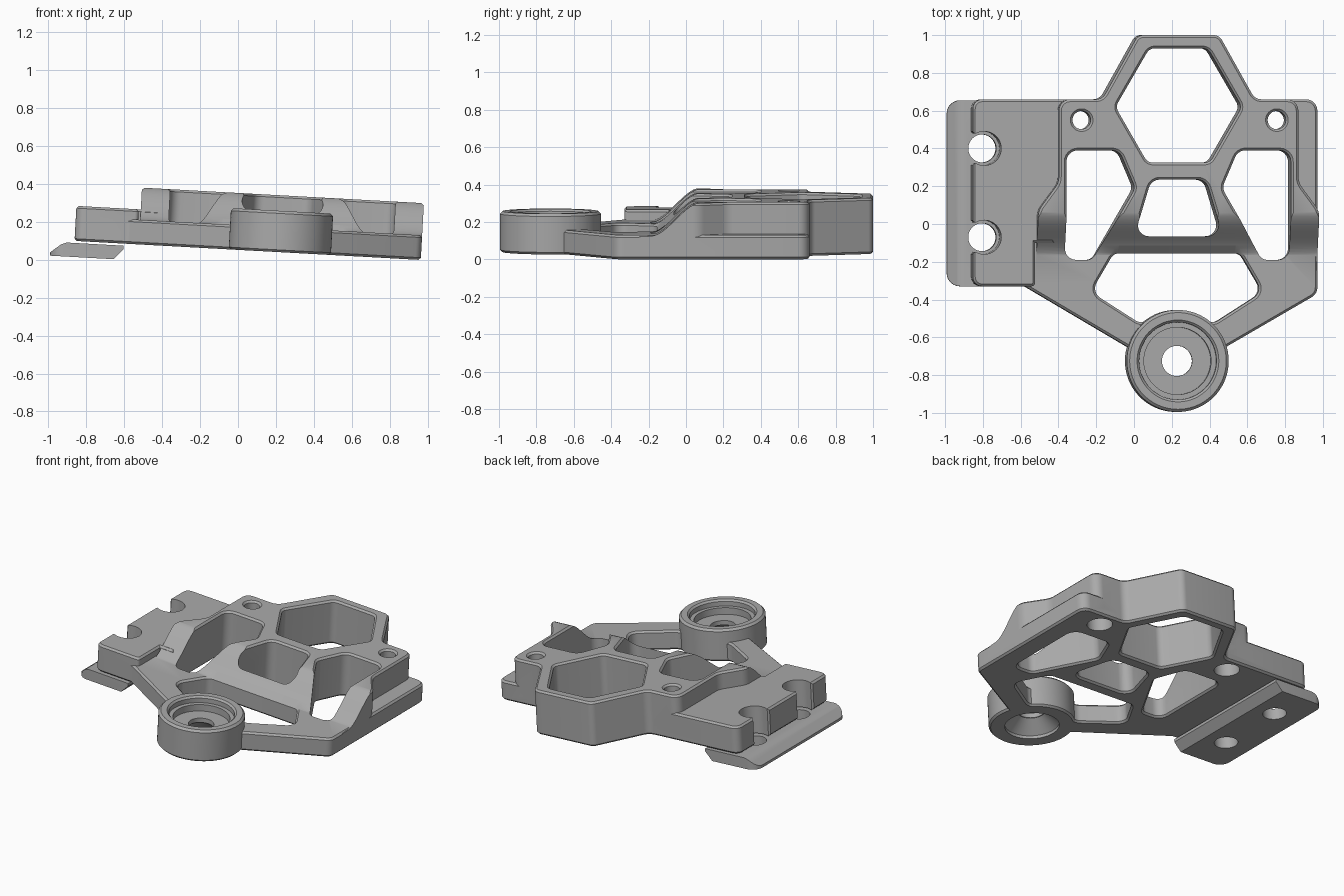
import bpy, bmesh, math
from mathutils import Vector, Matrix

if "Cube" in bpy.data.objects:
    bpy.data.objects.remove(bpy.data.objects["Cube"], do_unlink=True)

grey = bpy.data.materials.new("plain grey")
grey.use_nodes = True
colour = (0.4, 0.4, 0.4, 1)
grey.diffuse_color = colour
grey.node_tree.nodes["Principled BSDF"].inputs["Base Color"].default_value = colour

MID = 0.225      # symmetry line of the frame
BASE = 0.13      # base thickness
TOP = 0.30       # raised deck height
EDGE = 0.012     # chamfer size


def rounded(corners, steps=6):
    """Polygon with filleted corners given as (x, y, radius)."""
    out, n = [], len(corners)
    for i, (x, y, r) in enumerate(corners):
        p = Vector((x, y))
        if r == 0:
            out.append(p)
            continue
        a = (Vector(corners[i - 1][:2]) - p).normalized()
        b = (Vector(corners[(i + 1) % n][:2]) - p).normalized()
        half = math.acos(max(-1, min(1, a.dot(b)))) / 2
        c = p + (a + b).normalized() * r / math.sin(half)
        s, e = p + a * r / math.tan(half) - c, p + b * r / math.tan(half) - c
        a0 = math.atan2(s.y, s.x)
        turn = math.atan2(s.x * e.y - s.y * e.x, s.dot(e))
        for k in range(steps + 1):
            t = a0 + turn * k / steps
            out.append(c + Vector((math.cos(t), math.sin(t))) * r)
    return out


def circle(x, y, r, n=48):
    return [Vector((x + r * math.cos(2 * math.pi * k / n),
                    y + r * math.sin(2 * math.pi * k / n))) for k in range(n)]


def inset(pts, d):
    n = len(pts)
    area = sum(pts[i - 1].cross(pts[i]) for i in range(n))
    sign = 1 if area > 0 else -1
    out = []
    for i, p in enumerate(pts):
        u = (p - pts[i - 1]).normalized()
        v = (pts[(i + 1) % n] - p).normalized()
        n1, n2 = Vector((-u.y, u.x)), Vector((-v.y, v.x))
        out.append(p + (n1 + n2) * sign * d / (1 + n1.dot(n2)))
    return out


def prism(name, pts, levels, axis="z"):
    """Loft an outline through (height, inset) levels."""
    place = {"z": lambda a, b, w: (a, b, w),
             "x": lambda a, b, w: (w, a, b),
             "y": lambda a, b, w: (a, w, b)}[axis]
    bm = bmesh.new()
    rings = [[bm.verts.new(place(p.x, p.y, w)) for p in (inset(pts, d) if d else pts)]
             for w, d in levels]
    n = len(pts)
    for lo, hi in zip(rings, rings[1:]):
        for i in range(n):
            j = (i + 1) % n
            bm.faces.new((lo[i], lo[j], hi[j], hi[i]))
    bm.faces.new(rings[0][::-1])
    bm.faces.new(rings[-1])
    bmesh.ops.recalc_face_normals(bm, faces=bm.faces)
    mesh = bpy.data.meshes.new(name)
    bm.to_mesh(mesh)
    bm.free()
    mesh.materials.append(grey)
    ob = bpy.data.objects.new(name, mesh)
    bpy.context.collection.objects.link(ob)
    return ob


def combine(target, other, operation):
    mod = target.modifiers.new("join", "BOOLEAN")
    mod.operation, mod.solver, mod.object = operation, "EXACT", other
    bpy.context.view_layer.objects.active = target
    bpy.ops.object.modifier_apply(modifier=mod.name)
    bpy.data.objects.remove(other, do_unlink=True)


def hole(target, pts, top):
    """Through hole with chamfered rims."""
    flare = -(EDGE + 0.03)
    combine(target, prism("cutter", pts, [(-0.03, flare), (EDGE, 0),
                                          (top - EDGE, 0), (top + 0.03, flare)]), "DIFFERENCE")


def mirrored(corners):
    return [(2 * MID - x, y, r) for x, y, r in corners][::-1]


# Base frame with the rear hexagon surround
hex_rim = [(0.63, 0.66, 0.06), (0.44, 1, 0.05), (0.01, 1, 0.05), (-0.18, 0.66, 0.06)]
base = rounded([(-0.86, 0.66, 0.05), (-0.86, -0.33, 0.05), (-0.58, -0.33, 0.04),
                (-0.02, -0.66, 0), (0.47, -0.66, 0), (0.97, -0.37, 0.06),
                (0.97, 0.66, 0.06)] + hex_rim)
body = prism("mount_body", base, [(0, EDGE), (EDGE, 0), (BASE - EDGE, 0), (BASE, EDGE)])

# Raised side block
block = rounded([(-0.86, 0.66, 0.05), (-0.86, -0.33, 0.05), (-0.53, -0.33, 0.02),
                 (-0.53, -0.1, 0), (-0.43, -0.1, 0), (-0.38, 0.2, 0), (-0.3, 0.66, 0)])
combine(body, prism("block", block, [(0.05, 0), (0.173, 0), (0.185, EDGE)]), "UNION")

# Raised deck with a swept front slope
side = [(-0.41, 0.66, 0.06), (-0.41, 0.22, 0.1), (-0.52, 0.07, 0.1), (-0.52, -0.25, 0)]
deck = prism("deck", rounded(side + mirrored(side) + hex_rim),
             [(0.05, 0), (TOP - EDGE, 0), (TOP, EDGE)])
slope = []
for k in range(15):
    t = k / 14
    slope.append(Vector((-0.19 + 0.27 * t, 0.125 + 0.178 * t * t * (3 - 2 * t))))
slope += [Vector((0.08, 0.5)), Vector((-0.6, 0.5)), Vector((-0.6, 0.1))]
combine(deck, prism("slope", slope, [(-1.2, 0), (1.2, 0)], "x"), "DIFFERENCE")
combine(body, deck, "UNION")

# Weight-saving windows
hole(body, rounded([(0.07, 0.93, 0.05), (-0.11, 0.62, 0.05), (0.06, 0.325, 0.05),
                    (0.39, 0.325, 0.05), (0.56, 0.62, 0.05), (0.38, 0.93, 0.05)]), TOP)
hole(body, rounded([(0.08, 0.235, 0.06), (-0.01, -0.065, 0.06),
                    (0.46, -0.065, 0.06), (0.37, 0.235, 0.06)]), TOP)
window = [(-0.37, 0.39, 0.06), (-0.37, -0.19, 0.06), (-0.225, -0.19, 0.05),
          (-0.005, 0.19, 0.06), (-0.09, 0.39, 0.06)]
for shape in (window, mirrored(window)):
    hole(body, rounded(shape), TOP)
half = [(-0.11, -0.155, 0.05), (-0.23, -0.36, 0.06), (0.02, -0.52, 0.06)]
hole(body, rounded(half + mirrored(half)), BASE)

# Bolt holes, counterbored underneath
for x in (-0.29, 0.745):
    hole(body, circle(x, 0.55, 0.048), TOP)
    combine(body, prism("bore", circle(x, 0.55, 0.08), [(-0.05, 0), (0.1, 0)]), "DIFFERENCE")

# Front round boss with a stepped seat and a tapered lower bore
boss_y = -0.725
combine(body, prism("boss", circle(MID, boss_y, 0.27, 72),
                    [(0, EDGE), (EDGE, 0), (0.204, 0), (0.218, 0.014)]), "UNION")
for radius, levels in ((0.205, [(0.175, 0), (0.206, 0), (0.25, -0.044)]),
                       (0.178, [(0.13, 0), (0.24, 0)]),
                       (0.08, [(-0.05, 0), (0.24, 0)]),
                       (0.17, [(-0.03, 0), (0.02, 0), (0.1, 0.085)])):
    combine(body, prism("seat", circle(MID, boss_y, radius), levels), "DIFFERENCE")

# Clamp plate under the side block
plate = prism("side_plate", rounded([(-0.985, 0.655, 0.07), (-0.985, -0.33, 0.07),
                                     (-0.6, -0.33, 0), (-0.6, 0.655, 0)]),
              [(-0.12, 0), (0.05, 0)])
section = [Vector(p) for p in ((-1.0, -0.085), (-0.65, -0.085), (-0.6, -0.03),
                               (-0.6, -0.011), (-0.9, -0.011), (-0.93, -0.022), (-1.0, -0.08))]
combine(plate, prism("section", section, [(-0.6, 0), (0.9, 0)], "y"), "INTERSECT")

# Open notches in the block and matching plate holes
for y in (0.4, -0.07):
    combine(plate, prism("hole", circle(-0.8, y, 0.074), [(-0.2, 0), (0.1, 0)]), "DIFFERENCE")
    combine(body, prism("notch", circle(-0.8, y, 0.09), [(-0.1, 0), (0.4, 0)]), "DIFFERENCE")
    slot = [Vector((x, y + s)) for x, s in ((-0.95, 0.12), (-0.95, -0.12), (-0.87, -0.1),
                                            (-0.85, -0.078), (-0.8, -0.078), (-0.8, 0.078),
                                            (-0.85, 0.078), (-0.87, 0.1))]
    combine(body, prism("slot", slot, [(-0.1, 0), (0.4, 0)]), "DIFFERENCE")

# Lean the whole assembly sideways and rest it on the ground
lean = Matrix.Translation((-0.004, 0, 0)) @ Matrix.Rotation(math.atan(0.055), 4, "Y")
parts = (body, plate)
for ob in parts:
    ob.data.transform(lean)
low = min(v.co.z for ob in parts for v in ob.data.vertices)
for ob in parts:
    ob.data.transform(Matrix.Translation((0, 0, -low)))
    bpy.ops.object.select_all(action="DESELECT")
    ob.select_set(True)
    bpy.context.view_layer.objects.active = ob
    bpy.ops.object.shade_smooth_by_angle(angle=math.radians(30))
